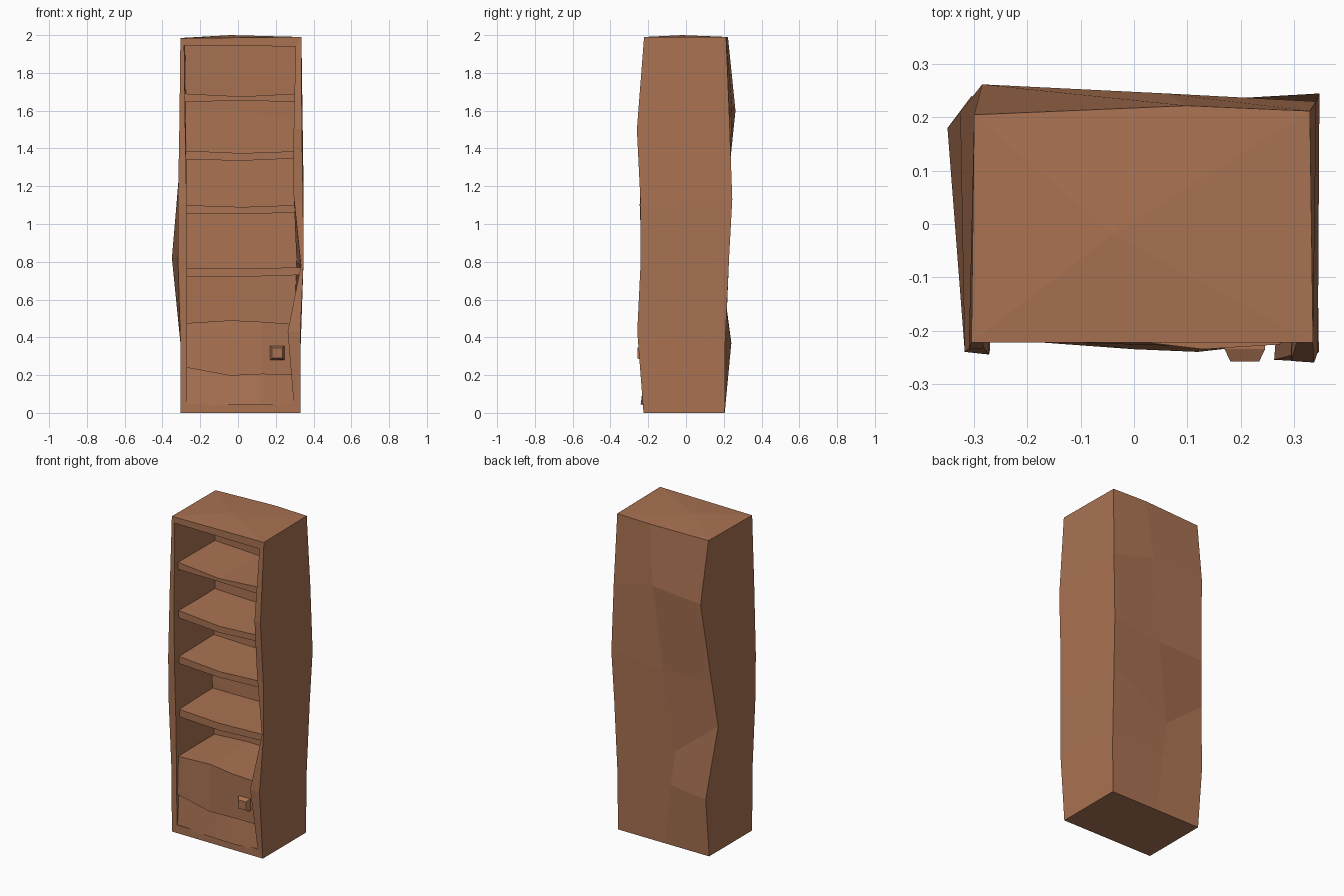
import bpy, bmesh

wood = bpy.data.materials.new("wood")
wood.diffuse_color = (0.40, 0.17, 0.085, 1)


def finish(name, bm):
    bmesh.ops.recalc_face_normals(bm, faces=bm.faces[:])
    me = bpy.data.meshes.new(name)
    bm.to_mesh(me)
    bm.free()
    me.materials.append(wood)
    ob = bpy.data.objects.new(name, me)
    bpy.context.collection.objects.link(ob)


def skin(bm, columns):
    """Quads between neighbouring vertical columns of points."""
    cols = [[bm.verts.new(p) for p in c] for c in columns]
    for a, b in zip(cols, cols[1:]):
        for i in range(len(a) - 1):
            bm.faces.new((a[i], a[i + 1], b[i + 1], b[i]))
    return cols


# Case: warped outer shell and cavity, columns run
# front left, back left, back middle, back right, front right
outer = [
    [(-.305, -.222, 0), (-.305, -.225, .38), (-.318, -.235, .82),
     (-.318, -.24, 1.1), (-.31, -.235, 1.55), (-.305, -.222, 1.983)],
    [(-.305, .205, 0), (-.305, .24, .37), (-.35, .18, .82),
     (-.326, .21, 1.1), (-.285, .262, 1.6), (-.30, .205, 1.985)],
    [(0, .205, 0), (-.04, .21, .38), (-.07, .205, .6),
     (0, .225, 1.1), (.06, .245, 1.62), (.1, .222, 1.99)],
    [(.33, .205, 0), (.332, .207, .36), (.34, .228, .82),
     (.348, .245, 1.13), (.342, .23, 1.55), (.33, .212, 1.99)],
    [(.33, -.225, 0), (.33, -.258, .43), (.347, -.24, .8),
     (.345, -.24, 1.1), (.338, -.26, 1.5), (.336, -.222, 1.99)],
]
inner = [
    [(-.27, -.222, .05), (-.27, -.225, .38), (-.27, -.235, .82),
     (-.272, -.245, 1.1), (-.28, -.235, 1.55), (-.285, -.222, 1.945)],
    [(-.27, .16, .05), (-.275, .16, .38), (-.285, .15, .82),
     (-.28, .16, 1.1), (-.275, .17, 1.6), (-.28, .16, 1.945)],
    [(0, .16, .05), (0, .16, .38), (0, .155, .7),
     (0, .165, 1.1), (.02, .175, 1.6), (0, .16, 1.95)],
    [(.295, .16, .05), (.295, .16, .38), (.31, .16, .8),
     (.31, .165, 1.1), (.31, .165, 1.55), (.305, .16, 1.945)],
    [(.295, -.225, .05), (.263, -.255, .43), (.333, -.237, .78),
     (.295, -.232, 1.15), (.295, -.257, 1.5), (.305, -.222, 1.94)],
]
bm = bmesh.new()
o, n = skin(bm, outer), skin(bm, inner)
for k in (0, 4):
    for i in range(5):
        bm.faces.new((o[k][i], o[k][i + 1], n[k][i + 1], n[k][i]))
for lvl in (0, 5):
    bm.faces.new([c[lvl] for c in n])
    bm.faces.new((o[0][lvl], o[4][lvl], n[4][lvl], n[0][lvl]))
bm.faces.new([c[0] for c in o])
peak = bm.verts.new((-.04, -.02, 2.0))
for k in range(5):
    bm.faces.new((o[k][5], o[(k + 1) % 5][5], peak))
finish("bookcase_case", bm)


def slab(name, cols, back=.17):
    """Board through columns of (x, front y top, front y bottom, z top, z bottom)."""
    bm = bmesh.new()
    rings = [[(x, yt, zt), (x, yb, zb), (x, back, zb), (x, back, zt), (x, yt, zt)]
             for x, yt, yb, zt, zb in cols]
    v = skin(bm, rings)
    for end in (v[0], v[-1]):
        bm.faces.new(end[:4])
    bmesh.ops.remove_doubles(bm, verts=bm.verts[:], dist=1e-5)
    finish(name, bm)


# Shelves: right end x, then top and bottom heights at left, middle, right
shelves = [(.305, (1.69, 1.675, 1.69), (1.645, 1.655, 1.645)),
           (.302, (1.388, 1.375, 1.385), (1.342, 1.335, 1.347)),
           (.308, (1.10, 1.09, 1.10), (1.055, 1.053, 1.06)),
           (.332, (.767, .765, .77), (.72, .72, .73))]
for i, (xr, top, bot) in enumerate(shelves):
    slab(f"shelf_{i + 1}", [(x, y, y, t, b) for x, y, t, b in
                            zip((-.28, .02, xr), (-.195, -.215, -.205), top, bot)])

# Bottom drawer and the plinth panel below it
slab("drawer", [(-.275, -.205, -.215, .475, .24), (-.04, -.215, -.225, .49, .197),
                (.13, -.235, -.23, .482, .205), (.29, -.225, -.22, .47, .2)])
slab("lower_panel", [(-.275, -.2, -.215, .26, .04), (.0, -.205, -.235, .26, .045),
                     (.12, -.212, -.24, .26, .045), (.297, -.2, -.22, .26, .04)])

# Tapered square knob
bm = bmesh.new()
cx, cz = .208, .317
skin(bm, [[(cx + sx * r, y, cz + sz * r) for r, y in ((.038, -.215), (.038, -.235), (.027, -.258))]
          for sx, sz in ((-1, -1), (1, -1), (1, 1), (-1, 1), (-1, -1))])
bmesh.ops.remove_doubles(bm, verts=bm.verts[:], dist=1e-5)
bmesh.ops.holes_fill(bm, edges=bm.edges[:], sides=4)
finish("drawer_knob", bm)
